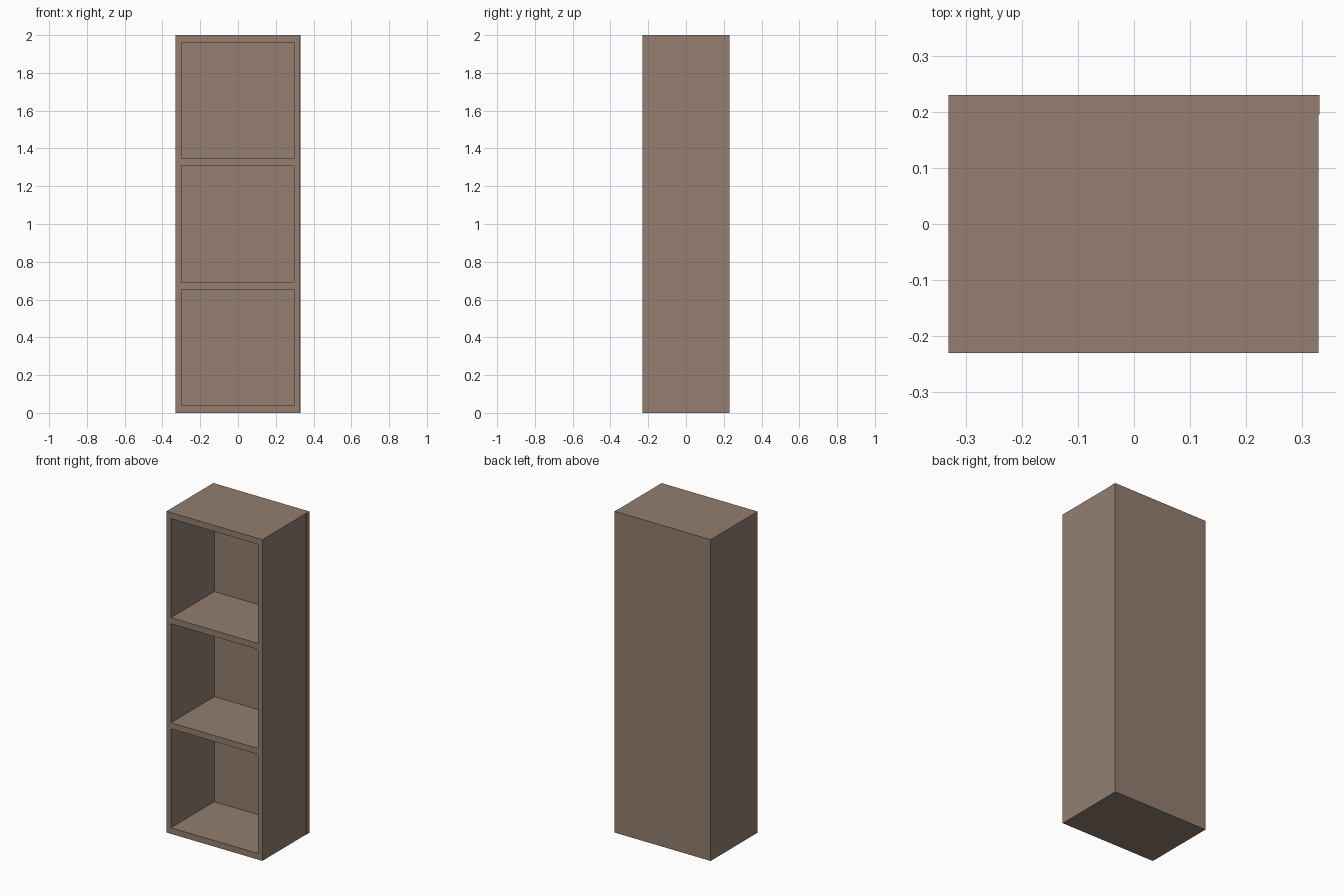
import bpy, bmesh
from mathutils import Vector

if "Cube" in bpy.data.objects:
    bpy.data.objects.remove(bpy.data.objects["Cube"])

wood = bpy.data.materials.new("brown_wood")
wood.diffuse_color = (0.292, 0.209, 0.159, 1)
wood.use_nodes = True
wood.node_tree.nodes["Principled BSDF"].inputs["Base Color"].default_value = wood.diffuse_color

BOARD, STEP = 0.038, 0.654        # shelf thickness and spacing
FRONT, JOINT, BACK = -0.23, 0.195, 0.23


def add_object(name, bm):
    bmesh.ops.recalc_face_normals(bm, faces=bm.faces)
    mesh = bpy.data.meshes.new(name)
    bm.to_mesh(mesh)
    bm.free()
    mesh.materials.append(wood)
    obj = bpy.data.objects.new(name, mesh)
    bpy.context.collection.objects.link(obj)
    return obj


# Carcass: front grid without the three openings, extruded backwards
xs = [-0.331, -0.30, 0.299, 0.329]
zs = [z for i in range(4) for z in (i * STEP, i * STEP + BOARD)]
bm = bmesh.new()
grid = [[bm.verts.new((x, FRONT, z)) for z in zs] for x in xs]
for i in range(len(xs) - 1):
    for k in range(len(zs) - 1):
        if i == 1 and k % 2 == 1:
            continue              # open compartment
        bm.faces.new((grid[i][k], grid[i + 1][k],
                      grid[i + 1][k + 1], grid[i][k + 1]))
ext = bmesh.ops.extrude_face_region(bm, geom=bm.faces[:], use_keep_orig=True)
moved = [g for g in ext["geom"] if isinstance(g, bmesh.types.BMVert)]
bmesh.ops.translate(bm, verts=moved, vec=Vector((0, JOINT - FRONT, 0)))
add_object("shelf_carcass", bm)

# Back panel, a hair wider than the carcass on the right
bm = bmesh.new()
bmesh.ops.create_cube(bm, size=1)
bmesh.ops.scale(bm, verts=bm.verts, vec=(0.662, BACK - JOINT, 2.0))
bmesh.ops.translate(bm, verts=bm.verts, vec=(0, (BACK + JOINT) / 2, 1.0))
add_object("back_panel", bm)
